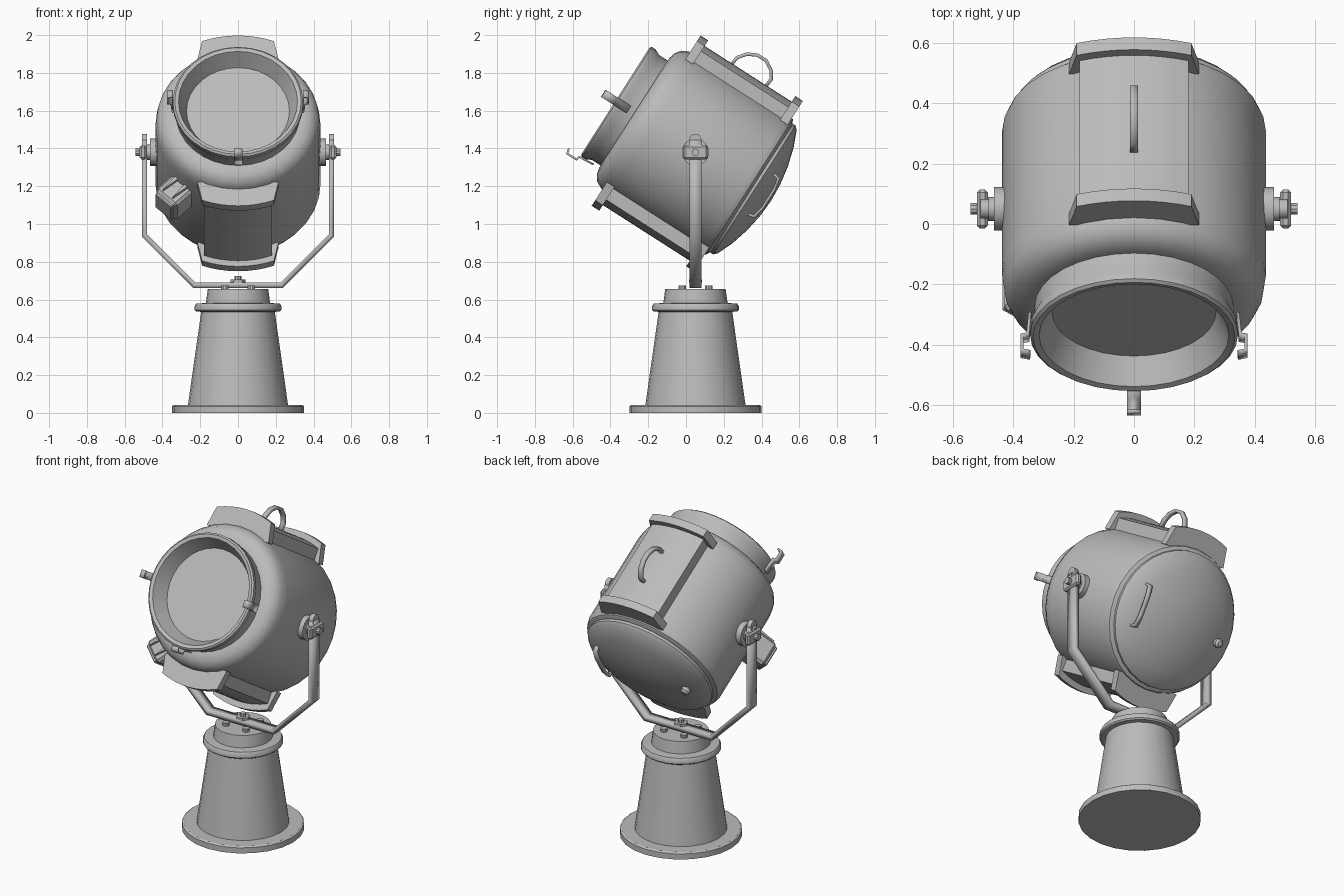
import bpy, bmesh, math
from math import sin, cos, radians, pi
from mathutils import Matrix, Vector

if "Cube" in bpy.data.objects:
    bpy.data.objects.remove(bpy.data.objects["Cube"])

grey = bpy.data.materials.new("painted_grey_metal")
grey.use_nodes = True
grey.diffuse_color = (0.5, 0.5, 0.5, 1)
grey.node_tree.nodes["Principled BSDF"].inputs["Base Color"].default_value = (0.5, 0.5, 0.5, 1)

T = Matrix.Translation
def R(deg, axis):
    return Matrix.Rotation(radians(deg), 4, axis)

CENTRE_Y = 0.05
STAND = T((0, CENTRE_Y, 0))
LAMP = T((0, CENTRE_Y, 1.38)) @ R(-32.6, 'X')   # lamp frame: -y is the beam direction
BEAM = LAMP @ R(90, 'X')                        # z runs along the beam


def finish(name, bm, matrix, smooth=35):
    bmesh.ops.remove_doubles(bm, verts=bm.verts, dist=1e-5)
    bmesh.ops.recalc_face_normals(bm, faces=bm.faces)
    bm.transform(matrix)
    mesh = bpy.data.meshes.new(name)
    bm.to_mesh(mesh)
    bm.free()
    mesh.materials.append(grey)
    ob = bpy.data.objects.new(name, mesh)
    bpy.context.collection.objects.link(ob)
    bpy.ops.object.select_all(action='DESELECT')
    ob.select_set(True)
    bpy.context.view_layer.objects.active = ob
    bpy.ops.object.shade_smooth_by_angle(angle=radians(smooth))
    return ob


def lathe(name, profile, matrix, steps=32):
    """Spin (radius, height) points about z."""
    bm = bmesh.new()
    vs = [bm.verts.new((r, 0, h)) for r, h in profile]
    es = [bm.edges.new(p) for p in zip(vs, vs[1:])]
    bmesh.ops.spin(bm, geom=vs + es, cent=(0, 0, 0), axis=(0, 0, 1),
                   angle=2 * pi, steps=steps)
    return finish(name, bm, matrix)


def disc(name, r, h, matrix, steps=16):
    return lathe(name, [(0, 0), (r, 0), (r, h), (0, h)], matrix, steps)


def prism(name, outline, y0, y1, matrix):
    """Extrude an xz outline along y."""
    bm = bmesh.new()
    face = bm.faces.new([bm.verts.new((x, y0, z)) for x, z in outline])
    ext = bmesh.ops.extrude_face_region(bm, geom=[face])
    bmesh.ops.translate(bm, vec=(0, y1 - y0, 0),
                        verts=[g for g in ext["geom"] if isinstance(g, bmesh.types.BMVert)])
    return finish(name, bm, matrix)


def strip(name, path, width, thick, matrix, smooth=35):
    """Flat bar following an xz path, its width along y."""
    bm = bmesh.new()
    rows = [[bm.verts.new((x, s * width / 2, z)) for s in (-1, 1)] for x, z in path]
    for a, b in zip(rows, rows[1:]):
        bm.faces.new((a[0], a[1], b[1], b[0]))
    ob = finish(name, bm, matrix, smooth)
    mod = ob.modifiers.new("thickness", 'SOLIDIFY')
    mod.thickness, mod.offset, mod.use_even_offset = thick, 0, True
    return ob


def box(name, size, matrix, bevel=0.0):
    bm = bmesh.new()
    bmesh.ops.create_cube(bm, size=1, matrix=Matrix.Diagonal((*size, 1)))
    if bevel:
        bmesh.ops.bevel(bm, geom=bm.edges[:], offset=bevel, segments=1, affect='EDGES')
    return finish(name, bm, matrix)


def arc(radius, half_width, n=8):
    t = math.asin(half_width / radius)
    return [(radius * sin(t - 2 * t * i / n), radius * cos(t - 2 * t * i / n)) for i in range(n + 1)]


# Pedestal
lathe("pedestal", [(0, 0), (0.35, 0), (0.35, 0.035), (0.34, 0.042), (0.265, 0.042),
                   (0.195, 0.535), (0.222, 0.537), (0.23, 0.545), (0.23, 0.565),
                   (0.222, 0.578), (0.17, 0.582), (0.16, 0.655), (0, 0.655)], STAND, 24)
for i, (sx, sy) in enumerate([(-1, -1), (1, -1), (1, 1), (-1, 1)]):
    disc(f"pedestal_bolt_{i}", 0.02, 0.02, STAND @ T((sx * 0.07, sy * 0.07, 0.655)), 10)
disc("swivel_nut", 0.04, 0.015, STAND @ T((0, 0, 0.69)), 6)
disc("swivel_bolt", 0.018, 0.035, STAND @ T((0, 0, 0.69)), 8)

# Yoke
half = [(0.495, 1.445), (0.495, 0.94), (0.23, 0.675)]
strip("yoke", half + [(-x, z) for x, z in reversed(half)], 0.065, 0.028, STAND, 20)

# Lamp housing
lathe("housing", [(0.31, 0.385), (0.345, 0.385), (0.38, 0.376), (0.412, 0.354), (0.43, 0.318),
                  (0.437, 0.265), (0.437, -0.31), (0.425, -0.34), (0.40, -0.355),
                  (0.3, -0.355)], BEAM)
lathe("rear_lid", [(0.38, -0.35), (0.405, -0.355), (0.405, -0.37), (0.388, -0.388), (0.30, -0.425),
                   (0.20, -0.453), (0.10, -0.47), (0, -0.476)], BEAM)
lathe("front_ring", [(0.33, 0.36), (0.33, 0.44), (0.345, 0.47), (0.345, 0.495), (0.335, 0.503),
                     (0.315, 0.498), (0.27, 0.40)], BEAM)
disc("lens", 0.275, 0.01, BEAM @ T((0, 0, 0.395)), 32)

# Curved panels with end flanges, above and below
for side, turn in (("top", 0), ("bottom", 180)):
    frame = LAMP @ R(turn, 'Y')
    prism(f"{side}_panel", arc(0.50, 0.18) + [(-0.18, 0.38), (0.18, 0.38)], -0.28, 0.3, frame)
    for end, y in (("front", -0.31), ("rear", 0.285)):
        prism(f"{side}_{end}_flange", arc(0.535, 0.19) + [(-0.215, 0.385), (0.215, 0.385)],
              y, y + 0.048, frame)

# Carrying handle on the top panel
UPRIGHT = LAMP @ R(-90, 'Y') @ R(90, 'X')       # x is up the lamp, z along the beam
strip("carrying_handle", [(0.49, 0.09), (0.54, 0.085), (0.585, 0.05), (0.61, 0), (0.61, -0.055),
                          (0.58, -0.105), (0.54, -0.13), (0.49, -0.125)], 0.026, 0.018, UPRIGHT, 50)

# Lid handle and knob
LID_GRIP = T((0, 0, 0))
grip = LAMP @ T((0.29, 0, 0)) @ R(-90, 'Y') @ R(90, 'X')
strip("lid_handle", [(-0.13, -0.39), (-0.12, -0.445), (-0.06, -0.458), (0.06, -0.458),
                     (0.12, -0.445), (0.13, -0.39)], 0.026, 0.014, grip)
lathe("lid_knob", [(0.014, 0.06), (0.014, 0.02), (0.027, 0.015), (0.027, -0.005), (0.016, -0.018),
                   (0, -0.02)], BEAM @ T((-0.285, -0.03, -0.45)), 12)

# Filter clips around the front ring
for side, turn in (("left", 0), ("right", 180), ("bottom", 90)):
    strip(f"{side}_clip", [(0.345, 0.42), (0.352, 0.505), (0.372, 0.51), (0.372, 0.568),
                           (0.345, 0.575)], 0.045, 0.01, LAMP @ R(turn, 'Y') @ R(90, 'X'), 20)

# Trunnions: hub, clamp, arm tip and bolt on each side
for side, turn in (("left", 0), ("right", 180)):
    hub = T((0, CENTRE_Y, 1.38)) @ R(turn, 'Z') @ R(90, 'Y')
    disc(f"{side}_hub", 0.072, 0.045, hub @ T((0, 0, 0.42)), 16)
    disc(f"{side}_spindle", 0.04, 0.05, hub @ T((0, 0, 0.45)), 12)
    box(f"{side}_clamp", (0.075, 0.13, 0.036), hub @ T((0, 0, 0.503)), 0.01)
    disc(f"{side}_arm_tip", 0.0325, 0.028, hub @ T((-0.065, 0, 0.481)), 16)
    disc(f"{side}_bolt", 0.02, 0.03, hub @ T((0, 0, 0.513)), 10)

# Switch box under the right side of the housing
switch = LAMP @ R(224, 'Y') @ T((0, -0.1, 0.485))
box("switch_box", (0.15, 0.16, 0.14), switch, 0.015)
box("switch_cover", (0.12, 0.13, 0.02), switch @ T((0, 0, 0.075)), 0.005)
for s in (-1, 1):
    prism("switch_rib", [(-0.012, -0.06), (0.012, -0.06), (0, 0.05)], -0.1, -0.07,
          switch @ T((s * 0.035, 0, 0)))
